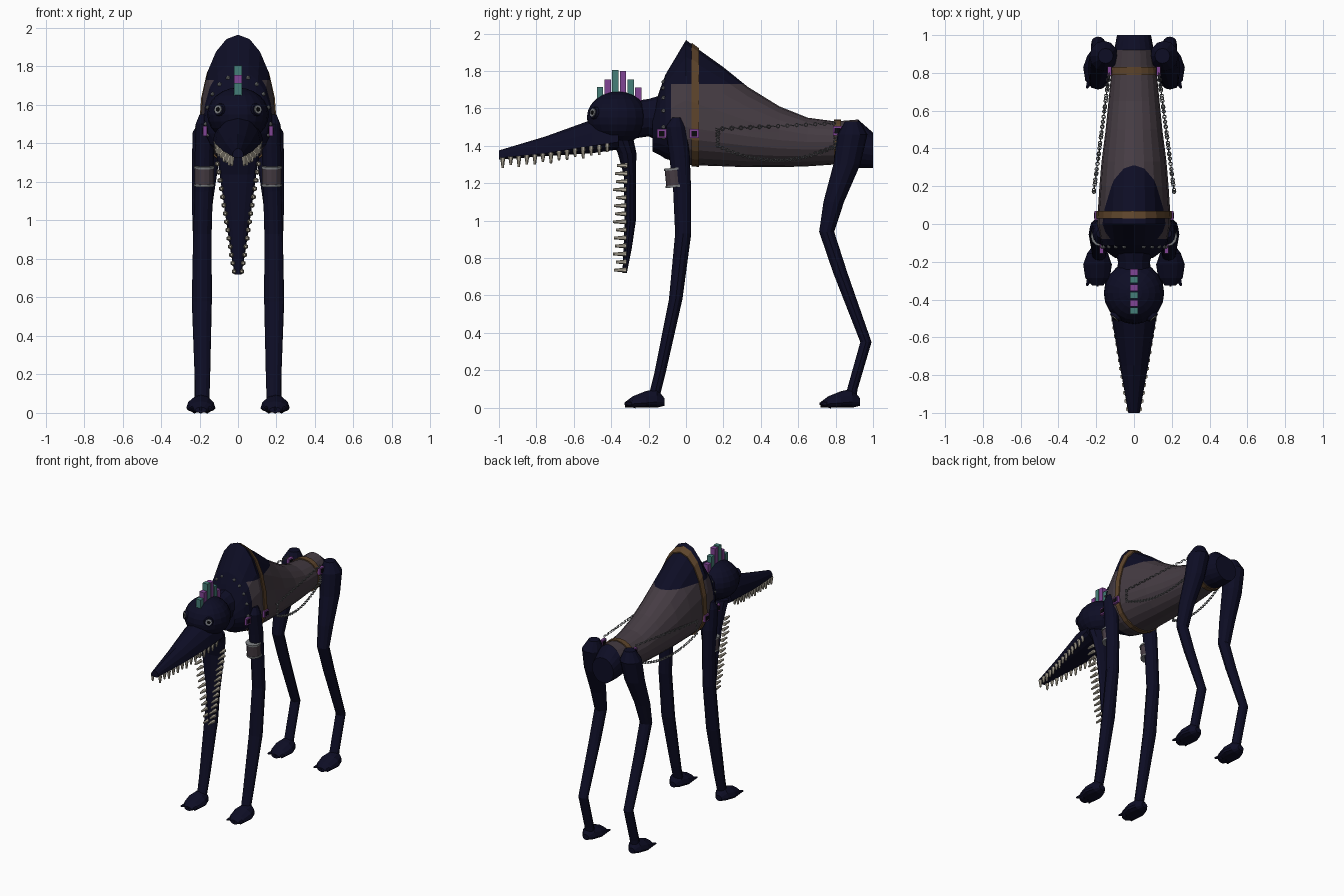
import bpy, bmesh, math
from mathutils import Matrix, Vector

cube = bpy.data.objects.get("Cube")
if cube:
    bpy.data.objects.remove(cube)


def material(name, r, g, b):
    m = bpy.data.materials.new(name)
    m.use_nodes = True
    m.diffuse_color = (r, g, b, 1)
    m.node_tree.nodes["Principled BSDF"].inputs["Base Color"].default_value = (r, g, b, 1)
    return m


navy = material("midnight navy", .004, .004, .018)
cloth = material("mauve cloth", .06, .045, .056)
leather = material("brown leather", .11, .058, .024)
teal = material("teal", .06, .21, .19)
purple = material("purple", .22, .06, .3)
bone = material("bone", .45, .41, .33)
steel = material("steel", .2, .21, .22)
black = material("black", .003, .003, .004)


def finish(name, bm, *mats):
    bmesh.ops.recalc_face_normals(bm, faces=bm.faces)
    mesh = bpy.data.meshes.new(name)
    bm.to_mesh(mesh)
    bm.free()
    for m in mats:
        mesh.materials.append(m)
    ob = bpy.data.objects.new(name, mesh)
    bpy.context.collection.objects.link(ob)
    return ob


def loft(rings):
    bm = bmesh.new()
    loops = [[bm.verts.new(p) for p in ring] for ring in rings]
    for a, b in zip(loops, loops[1:]):
        for i in range(len(a)):
            j = (i + 1) % len(a)
            bm.faces.new((a[i], a[j], b[j], b[i]))
    bm.faces.new(loops[0])
    bm.faces.new(loops[-1])
    return bm


def circle(n):
    return [(math.cos(math.tau * i / n), math.sin(math.tau * i / n)) for i in range(n)]


# Sections across y: (y, bottom, widest height, top, half width)
def along_y(sections, cx=0, n=20, grow=0):
    return loft([[(cx + (w + grow) * c, y, mid + s * ((hi - mid if s > 0 else mid - lo) + grow))
                  for c, s in circle(n)] for y, lo, mid, hi, w in sections])


# Sections across z: (x, y, z, y radius, x radius)
def along_z(sections, side=1, n=12):
    return loft([[(side * x + rx * c, y + ry * s, z) for c, s in circle(n)]
                 for x, y, z, ry, rx in sections])


def section_at(sections, y):
    for a, b in zip(sections, sections[1:]):
        if a[0] <= y <= b[0]:
            t = (y - a[0]) / (b[0] - a[0])
            return [p + (q - p) * t for p, q in zip(a, b)]


def place(pos, direction=(0, 0, 1)):
    return Matrix.Translation(pos) @ Vector(direction).to_track_quat('Z', 'Y').to_matrix().to_4x4()


def cone(bm, pos, direction, r1, r2, depth, n=6):
    bmesh.ops.create_cone(bm, cap_ends=True, segments=n, radius1=r1, radius2=r2, depth=depth,
                          matrix=place(pos, direction))


def box(bm, pos, size):
    bmesh.ops.create_cube(bm, size=1, matrix=Matrix.Translation(pos) @ Matrix.Diagonal((*size, 1)))


# Body with humped shoulders, cloth painted over the flanks
body = [(-.18, 1.37, 1.48, 1.58, .1), (-.14, 1.35, 1.5, 1.7, .155), (-.11, 1.33, 1.5, 1.78, .175),
        (0, 1.3, 1.5, 1.965, .195), (.06, 1.295, 1.49, 1.92, .192), (.2, 1.29, 1.47, 1.82, .183),
        (.33, 1.285, 1.45, 1.715, .172), (.5, 1.285, 1.43, 1.61, .15), (.65, 1.29, 1.42, 1.55, .135),
        (.8, 1.3, 1.42, 1.53, .12), (.92, 1.28, 1.4, 1.54, .105), (1, 1.28, 1.38, 1.47, .09)]
bm = along_y(body)
for co, no in (((0, 0, 1.73), (0, 0, 1)), ((0, -.08, 0), (0, 1, 0)),
               ((0, .84, 0), (0, 1, 0)), ((0, 0, 1.47), (0, 0, 1))):
    bmesh.ops.bisect_plane(bm, geom=bm.verts[:] + bm.edges[:] + bm.faces[:], plane_co=co, plane_no=no)
for f in bm.faces:
    c = f.calc_center_median()
    f.material_index = int(-.08 < c.y < .92 and c.z < 1.73 and (c.y < .84 or c.z > 1.47))
finish("body", bm, navy, cloth)

# Leather straps
for name, y in (("shoulder_strap", .03), ("rear_strap", .79)):
    finish(name, along_y([section_at(body, y), section_at(body, y + .04)], grow=.008), leather)

# Neck, skull and upper jaw
finish("neck", along_y([(-.27, 1.44, 1.54, 1.64, .09), (-.2, 1.45, 1.55, 1.65, .085),
                        (-.1, 1.4, 1.54, 1.68, .11)], n=12), navy)
bm = bmesh.new()
bmesh.ops.create_uvsphere(bm, u_segments=20, v_segments=12, radius=1,
                          matrix=Matrix.Translation((0, -.365, 1.55)) @ Matrix.Diagonal((.16, .165, .14, 1)))
finish("skull", bm, navy)
snout = [(-1, 1.325, 1.335, 1.375, .03), (-.75, 1.345, 1.36, 1.45, .075),
         (-.5, 1.36, 1.4, 1.54, .118), (-.36, 1.38, 1.42, 1.54, .13)]
finish("upper_jaw", along_y(snout, n=12), navy)

# Hanging lower jaw
jaw = [(0, -.34, 1.43, .06, .12), (0, -.315, 1.36, .05, .115), (0, -.3, 1.24, .032, .095),
       (0, -.298, 1, .03, .062), (0, -.312, .85, .022, .04), (0, -.328, .72, .012, .018)]
finish("lower_jaw", along_z(jaw), navy)

# Teeth along both jaws
upper, lower = bmesh.new(), bmesh.new()
lengths = (.055, .045, .06, .05)
for side in (-1, 1):
    for i in range(14):
        y, lo, mid, hi, w = section_at(snout, -.98 + i * .043)
        d = lengths[i % 4]
        cone(upper, (side * w * .92, y, mid - d / 2), (0, 0, -1), .014, .006, d)
        z = .735 + i * .043
        x = .018 + (z - .72) * .155
        front = -.335 if z < 1.2 else -.33
        cone(lower, (side * x, front - d / 2 + .012, z), (0, -1, 0), .014, .007, d + .012)
finish("upper_teeth", upper, bone)
finish("lower_teeth", lower, bone)

# Crest of coloured blocks
for i, top in enumerate((1.715, 1.755, 1.805, 1.8, 1.755, 1.71)):
    bm = bmesh.new()
    box(bm, (0, -.46 + i * .041, (top + 1.64) / 2), (.04, .034, top - 1.64))
    finish("crest_block", bm, purple if i % 2 else teal)

front_leg = [(.17, -.05, 1.55, .025, .03), (.17, -.055, 1.5, .055, .05), (.175, -.035, 1.35, .055, .05),
             (.178, -.02, 1.15, .048, .047), (.185, -.015, .93, .043, .048), (.188, -.055, .58, .036, .052),
             (.185, -.14, .18, .03, .04), (.185, -.17, .06, .03, .036)]
hind_leg = [(.15, .89, 1.53, .04, .04), (.16, .89, 1.46, .08, .075), (.17, .86, 1.3, .072, .07),
            (.185, .79, 1.1, .055, .055), (.19, .752, .94, .04, .045), (.19, .825, .72, .038, .042),
            (.19, .962, .35, .03, .036), (.19, .89, .1, .028, .036), (.19, .88, .05, .03, .036)]
foot = [(-.11, 0, .015, .03, .03), (-.07, 0, .02, .06, .065), (0, 0, .025, .088, .076),
        (.06, 0, .03, .1, .055), (.1, .01, .03, .05, .025)]

for side, word in ((-1, "right"), (1, "left")):
    # Legs, feet and toes
    for name, path, fy in (("front", front_leg, -.215), ("hind", hind_leg, .83)):
        finish(f"{word}_{name}_leg", along_z(path, side), navy)
        bm = along_y([(y + fy, *rest) for y, *rest in foot], side * .193, 12)
        for dx in (-.045, 0, .045):
            cone(bm, (side * .193 + dx, fy - .085, .02), (dx, -.1, 0), .024, .006, .06)
        finish(f"{word}_{name}_foot", bm, navy)

    # Cuffs with steel rims
    tilt = (0, -.1, 1)
    for name, dz, h, r, mat in (("cuff", 0, .09, .05, cloth), ("cuff_top_rim", .046, .012, .054, steel),
                                ("cuff_bottom_rim", -.046, .012, .054, steel)):
        bm = bmesh.new()
        cone(bm, (side * .175, -.06 - dz * .1, 1.23 + dz), tilt, r, r, h, 12)
        finish(f"{word}_{name}", bm, mat)

    # Eyes set on the skull
    out = Vector((side * .6, -.78, .16)).normalized()
    base = Vector((side * .096, -.49, 1.575))
    for name, r, push, mat in (("eye_socket", .036, 0, navy), ("eye_ring", .026, .004, steel),
                               ("pupil", .013, .008, black)):
        bm = bmesh.new()
        cone(bm, base + out * push, out, r, r * .85, .02, 12)
        finish(f"{word}_{name}", bm, mat)

    # Buckles
    for x, y, z in ((.172, -.13, 1.465), (.2, .045, 1.465), (.13, .81, 1.48)):
        for name, w, t, mat in (("buckle", .05, .02, purple), ("buckle_centre", .03, .026, black)):
            bm = bmesh.new()
            box(bm, (side * x, y, z), (t, w, w))
            finish(f"{word}_{name}", bm, mat)

    # Collar studs
    bm = bmesh.new()
    y, lo, mid, hi, w = section_at(body, -.12)
    for a in (-20, 0, 20, 38, 55, 72):
        c, s = math.cos(math.radians(a)), math.sin(math.radians(a))
        bmesh.ops.create_icosphere(bm, subdivisions=1, radius=.012, matrix=Matrix.Translation(
            (side * w * c, y, mid + s * (hi - mid if s > 0 else mid - lo))))
    finish(f"{word}_collar_studs", bm, steel)

# Chains: a taut upper one and a sagging lower one on each flank
bpy.ops.mesh.primitive_torus_add(major_segments=8, minor_segments=4, major_radius=.009, minor_radius=.003)
link = bpy.context.object
link_mesh = link.data
bpy.data.objects.remove(link)


def chain(name, points, side):
    bm = bmesh.new()
    for i, (x, y, z) in enumerate(points):
        start = len(bm.verts)
        bm.from_mesh(link_mesh)
        bm.verts.ensure_lookup_table()
        turn = place((side * x, y, z), (1, 0, 0) if i % 2 else (0, .3, 1))
        bmesh.ops.transform(bm, matrix=turn, verts=bm.verts[start:])
    finish(name, bm, steel)


def flank(t):
    return .212 - .08 * t


for side, word in ((-1, "right"), (1, "left")):
    steps = [i / 25 for i in range(26)]
    chain(f"{word}_upper_chain", [(flank(t), .17 + .62 * t, 1.49 + .03 * t) for t in steps], side)
    steps = [i / 44 for i in range(45)]
    chain(f"{word}_lower_chain", [(flank(t), .18 + .61 * t, 1.395 - .29 * t * (1 - t)) for t in steps], side)
    for name, t, y, top in (("front", 0, .17, 1.48), ("rear", 1, .8, 1.47)):
        chain(f"{word}_{name}_chain_drop", [(flank(t), y, top - .016 * i) for i in range(6)], side)
